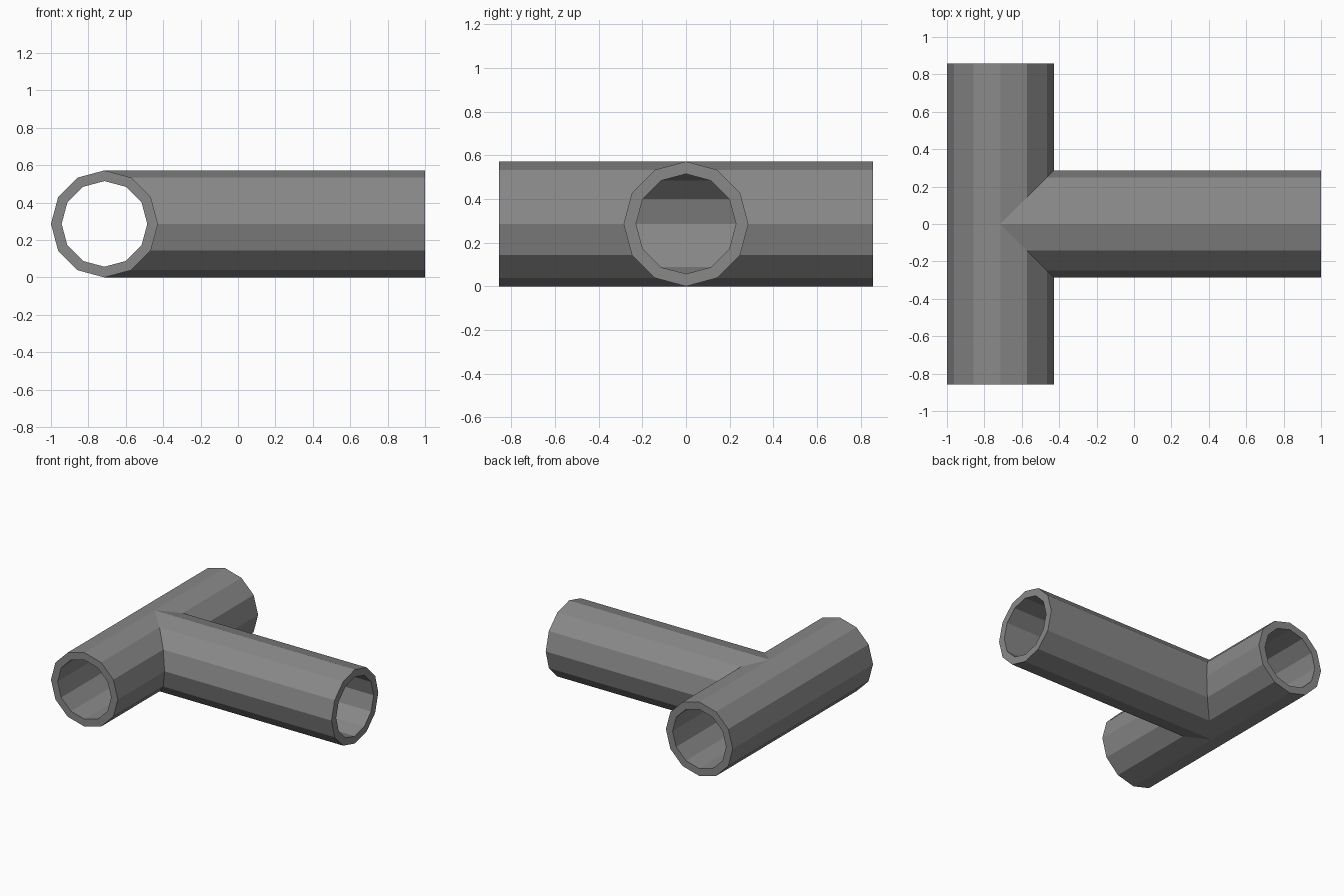
import bpy, bmesh, math
from mathutils import Vector

cube = bpy.data.objects.get("Cube")
if cube:
    bpy.data.objects.remove(cube, do_unlink=True)

SIDES = 12
OUTER, INNER = 0.286, 0.229
CENTRE = Vector((-0.714, 0, OUTER))   # where the pipe axes meet
MAIN_HALF, BRANCH = 0.857, 1.714

grey = bpy.data.materials.new("pipe grey")
grey.use_nodes = True
colour = (0.25, 0.25, 0.25, 1)
grey.diffuse_color = colour
grey.node_tree.nodes["Principled BSDF"].inputs["Base Color"].default_value = colour

bm = bmesh.new()


def add_arm(axis, side, length, mitre):
    """Hollow arm along axis; mitre(c) gives the start distance at each corner."""
    rings = []
    for radius, at_end in ((INNER, False), (INNER, True), (OUTER, True), (OUTER, False)):
        ring = []
        for i in range(SIDES):
            a = math.tau * i / SIDES
            c, s = radius * math.cos(a), radius * math.sin(a)
            along = length if at_end else mitre(c)
            ring.append(bm.verts.new(CENTRE + axis * along + side * c + Vector((0, 0, s))))
        rings.append(ring)
    # Bore, end rim and outer wall
    for low, high in zip(rings, rings[1:]):
        for i in range(SIDES):
            j = (i + 1) % SIDES
            bm.faces.new((low[i], low[j], high[j], high[i]))


X, Y = Vector((1, 0, 0)), Vector((0, 1, 0))
# Two halves of the main pipe, then the branch, mitred to meet exactly
for direction in (Y, -Y):
    add_arm(direction, X, MAIN_HALF, lambda c: max(0, c))
add_arm(X, Y, BRANCH, abs)

# Weld the seams and join flat strips split at the middle
bmesh.ops.remove_doubles(bm, verts=bm.verts, dist=0.0005)
bmesh.ops.recalc_face_normals(bm, faces=bm.faces)
bmesh.ops.dissolve_limit(bm, angle_limit=0.01, verts=bm.verts, edges=bm.edges)

mesh = bpy.data.meshes.new("tee_pipe")
bm.to_mesh(mesh)
bm.free()
mesh.materials.append(grey)
bpy.context.collection.objects.link(bpy.data.objects.new("tee_pipe", mesh))
